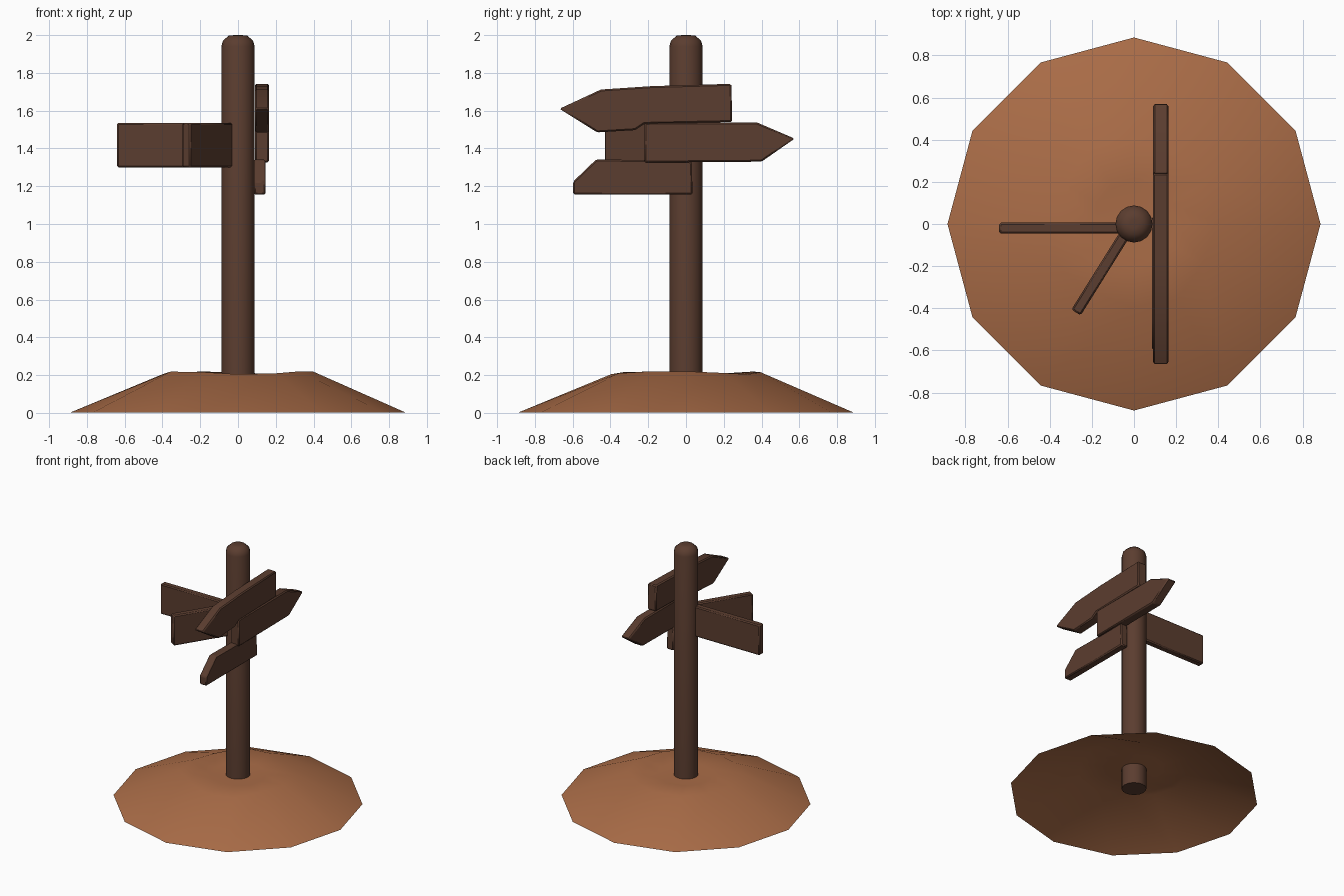
import bpy, bmesh, math

cube = bpy.data.objects.get("Cube")
if cube:
    bpy.data.objects.remove(cube, do_unlink=True)


def material(name, rgb):
    mat = bpy.data.materials.new(name)
    mat.use_nodes = True
    colour = (*rgb, 1)
    mat.diffuse_color = colour
    mat.node_tree.nodes["Principled BSDF"].inputs["Base Color"].default_value = colour
    return mat


wood = material("dark wood", (0.105, 0.047, 0.029))
earth = material("brown earth", (0.40, 0.15, 0.063))


def finish(name, bm, mat, angle):
    """Turn a bmesh into a smooth-shaded object."""
    bmesh.ops.recalc_face_normals(bm, faces=bm.faces)
    mesh = bpy.data.meshes.new(name)
    bm.to_mesh(mesh)
    bm.free()
    mesh.materials.append(mat)
    obj = bpy.data.objects.new(name, mesh)
    bpy.context.collection.objects.link(obj)
    bpy.ops.object.select_all(action="DESELECT")
    obj.select_set(True)
    bpy.context.view_layer.objects.active = obj
    bpy.ops.object.shade_smooth_by_angle(angle=math.radians(angle))
    return obj


def lathe(name, profile, sides, mat, angle, wobble=None, caps=(True, True)):
    """Stack rings of (radius, height) and bridge them."""
    bm = bmesh.new()
    rings = []
    for level, (r, z) in enumerate(profile):
        ring = []
        for i in range(sides):
            a = math.tau * i / sides
            dr, dz = wobble(level, i) if wobble else (0, 0)
            ring.append(bm.verts.new(((r + dr) * math.cos(a), (r + dr) * math.sin(a), z + dz)))
        rings.append(ring)
    for low, high in zip(rings, rings[1:]):
        for i in range(sides):
            j = (i + 1) % sides
            bm.faces.new((low[i], low[j], high[j], high[i]))
    for ring, wanted in zip((rings[0], rings[-1]), caps):
        if wanted:
            bm.faces.new(ring)
    return finish(name, bm, mat, angle)


def plank(name, outline, thickness, origin, degrees):
    """Extrude an outline of (along, height) and turn it about the post."""
    bm = bmesh.new()
    face = bm.faces.new([bm.verts.new((u, -thickness / 2, z)) for u, z in outline])
    side = bmesh.ops.extrude_face_region(bm, geom=[face])["geom"]
    bmesh.ops.translate(bm, vec=(0, thickness, 0),
                        verts=[v for v in side if isinstance(v, bmesh.types.BMVert)])
    obj = finish(name, bm, wood, 30)
    obj.location = (*origin, 0)
    obj.rotation_euler.z = math.radians(degrees)
    bevel = obj.modifiers.new("worn edges", "BEVEL")
    bevel.width = 0.008
    bevel.segments = 1
    return obj


# Hollow earth mound with a slightly uneven crown
def uneven(level, i):
    if level == 1:
        return 0.02 * math.sin(i * 2.1), 0.008 * math.cos(i * 1.7)
    return 0, 0


lathe("earth_mound", [(0.885, 0.003), (0.395, 0.212), (0.2, 0.203)], 12, earth, 60,
      uneven, (False, True))

# Post with a rounded top
lathe("post", [(0.088, 0.045), (0.088, 1.94), (0.08, 1.97), (0.05, 1.997), (0.02, 2.0)],
      16, wood, 50)

# Arrow boards fixed along the left side of the post
plank("upper_arrow_board",
      [(-0.67, 1.61), (-0.47, 1.485), (-0.27, 1.497), (-0.22, 1.53), (0.245, 1.54),
       (0.24, 1.742), (-0.18, 1.73), (-0.45, 1.712)], 0.075, (0.127, 0), 90)
plank("middle_arrow_board",
      [(-0.22, 1.325), (0.4, 1.33), (0.575, 1.452), (0.375, 1.538), (-0.22, 1.536)],
      0.073, (0.127, 0), 90)
plank("lower_board",
      [(-0.597, 1.155), (0.035, 1.155), (0.03, 1.335), (-0.475, 1.342), (-0.597, 1.225)],
      0.06, (0.115, 0), 90)


# Plain boards reaching out to the right and the front
def board(start, end):
    return [(start, 1.3), (end, 1.3), (end, 1.536), (start, 1.536)]


plank("side_board", board(0.04, 0.64), 0.052, (0, -0.02), 180)
plank("front_board", board(0.06, 0.502), 0.052, (-0.009, 0.006), 238)
